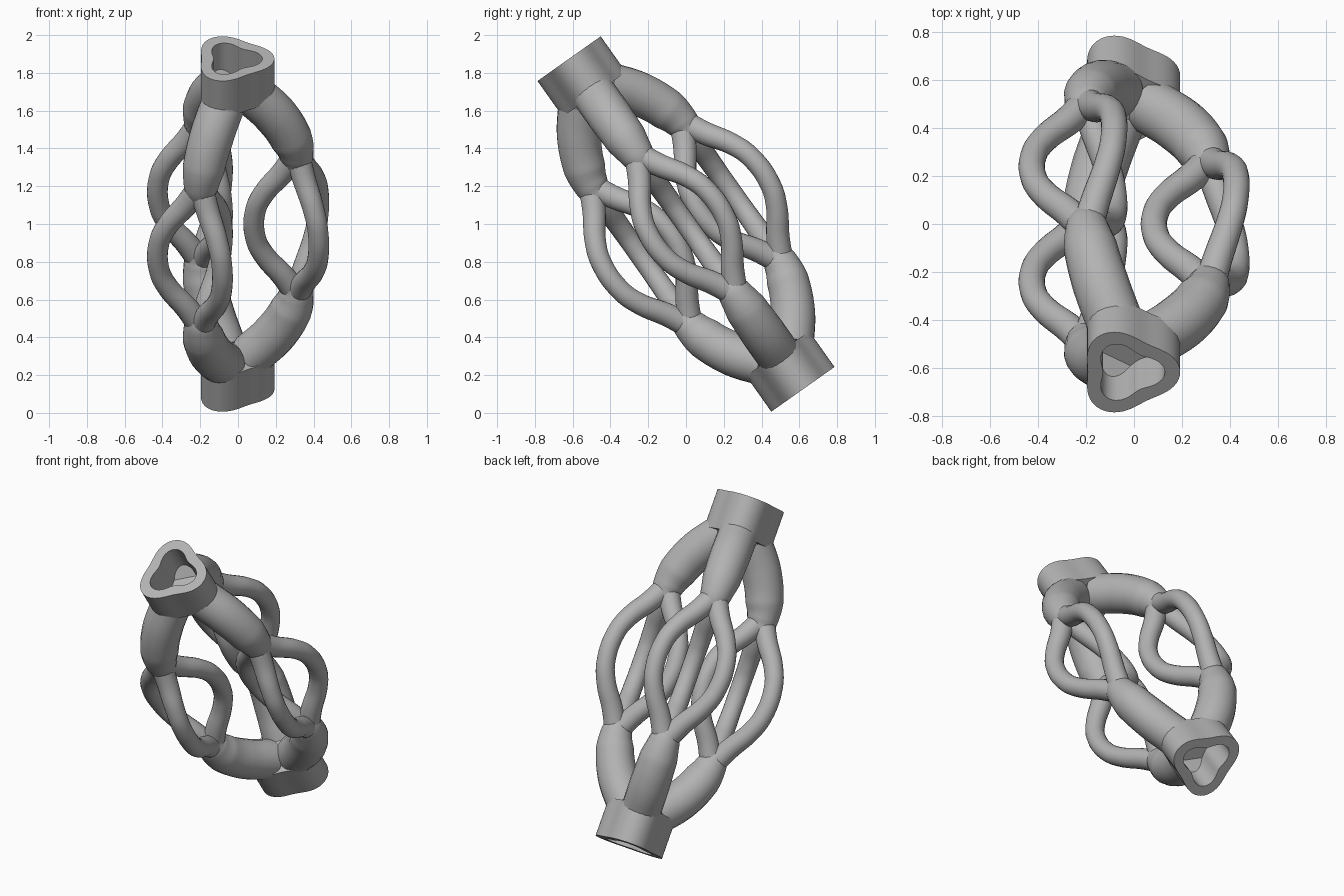
import bpy, bmesh, math
from mathutils import Matrix, Vector

cube = bpy.data.objects.get("Cube")
if cube:
    bpy.data.objects.remove(cube, do_unlink=True)

grey = bpy.data.materials.new("plain grey")
grey.use_nodes = True
colour = (0.45, 0.45, 0.45, 1)
grey.diffuse_color = colour
grey.node_tree.nodes["Principled BSDF"].inputs["Base Color"].default_value = colour

# Tilted frame: the manifold's long axis leans towards the front
tilt = math.atan(1 / math.sqrt(2))
FRAME = Matrix.Translation((-0.027, 0, 1)) @ Matrix.Rotation(tilt, 4, 'X')
TURNS = [math.radians(a) for a in (0, 120, 240)]


def place(name, mesh):
    obj = bpy.data.objects.new(name, mesh)
    bpy.context.collection.objects.link(obj)
    mesh.transform(FRAME)
    mesh.materials.append(grey)
    bpy.ops.object.select_all(action='DESELECT')
    obj.select_set(True)
    bpy.context.view_layer.objects.active = obj
    bpy.ops.object.shade_smooth_by_angle(angle=math.radians(40))
    return obj


def polar(radius, angle, height):
    return Vector((radius * math.cos(angle), radius * math.sin(angle), height))


def tube(name, points, radii):
    """Round capped tube through the points, with a radius at each."""
    curve = bpy.data.curves.new(name, 'CURVE')
    curve.dimensions = '3D'
    curve.bevel_depth = 1
    curve.bevel_resolution = 8
    curve.resolution_u = 8
    curve.use_fill_caps = True
    spline = curve.splines.new('BEZIER')
    spline.bezier_points.add(len(points) - 1)
    for bp, co, r in zip(spline.bezier_points, points, radii):
        bp.co, bp.radius = co, r
        bp.handle_left_type = bp.handle_right_type = 'AUTO'
    helper = bpy.data.objects.new(name + "_path", curve)
    bpy.context.collection.objects.link(helper)
    bpy.context.view_layer.update()
    graph = bpy.context.evaluated_depsgraph_get()
    mesh = bpy.data.meshes.new_from_object(helper.evaluated_get(graph))
    bpy.data.objects.remove(helper, do_unlink=True)
    mesh.materials.clear()
    return place(name, mesh)


def collar(name, side):
    """Three-lobed open socket with a floor."""
    bm = bmesh.new()
    count = 72
    rings = []
    for inset, height in ((0, 0.84), (0, 1.072), (0.064, 1.072), (0.064, 0.853)):
        ring = []
        for i in range(count):
            a = 2 * math.pi * i / count
            r = 0.193 + 0.027 * math.cos(3 * a) - inset
            ring.append(bm.verts.new(polar(r, a, side * height)))
        rings.append(ring)
    for lower, upper in zip(rings, rings[1:]):
        for i in range(count):
            j = (i + 1) % count
            bm.faces.new((lower[i], lower[j], upper[j], upper[i]))
    bm.faces.new(rings[0])
    bm.faces.new(rings[-1])
    bmesh.ops.recalc_face_normals(bm, faces=bm.faces)
    mesh = bpy.data.meshes.new(name)
    bm.to_mesh(mesh)
    bm.free()
    place(name, mesh)


# Sockets and the three thick branches that leave each of them
BRANCH = [(0.095, 0.85, 0.118), (0.225, 0.705, 0.118), (0.31, 0.55, 0.112),
          (0.337, 0.45, 0.092), (0.34, 0.39, 0.076)]
for end, side in (("upper", 1), ("lower", -1)):
    collar(end + "_socket", side)
    for n, turn in enumerate(TURNS):
        tube(f"{end}_branch_{n + 1}",
             [polar(r, turn, side * h) for r, h, _ in BRANCH],
             [w for _, _, w in BRANCH])

# Each branch splits into three thin strands that rejoin below
HALF = [(0.015, 0.43, 0.066), (0.075, 0.335, 0.062), (0.175, 0.2, 0.057),
        (0.22, 0.09, 0.055)]
STRAND = HALF + [(r, -h, w) for r, h, w in reversed(HALF)]
for n, turn in enumerate(TURNS):
    centre = polar(0.34, turn, 0)
    for m, spin in enumerate(TURNS):
        tube(f"strand_{n + 1}_{m + 1}",
             [centre + polar(r, spin + math.pi, h) for r, h, _ in STRAND],
             [w for _, _, w in STRAND])
